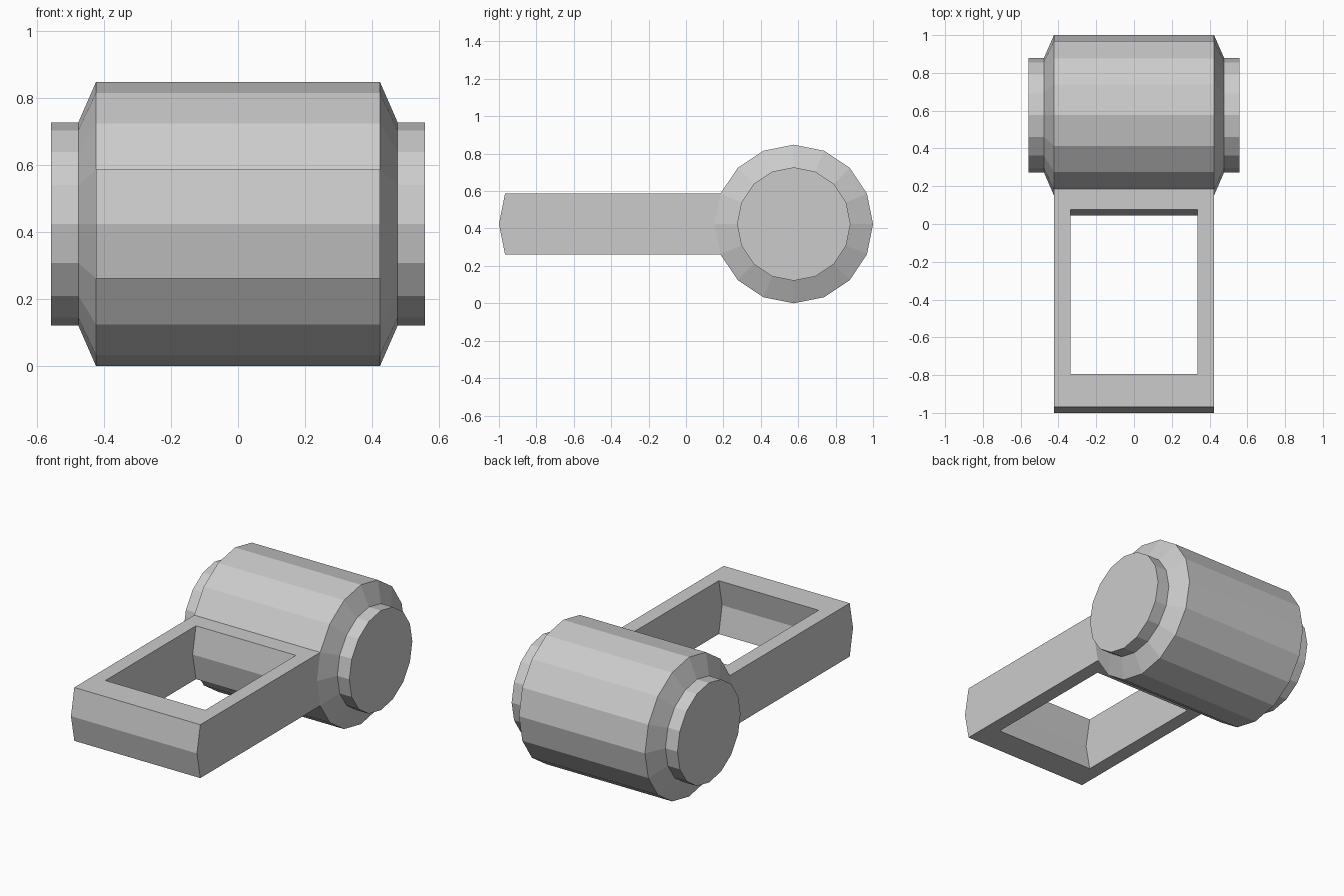
import bpy, bmesh
from math import sin, cos, pi

if "Cube" in bpy.data.objects:
    bpy.data.objects.remove(bpy.data.objects["Cube"])

SIDES, R = 16, 0.424
CY, CZ = 0.576, 0.424
HALF_W = 0.424


def finish(name, bm):
    bmesh.ops.recalc_face_normals(bm, faces=bm.faces[:])
    mesh = bpy.data.meshes.new(name)
    bm.to_mesh(mesh)
    bm.free()
    obj = bpy.data.objects.new(name, mesh)
    bpy.context.collection.objects.link(obj)
    return obj


# Barrel: 16-sided drum with bevelled shoulders and short end hubs
half = [(HALF_W, R), (0.477, 0.303), (0.558, 0.303)]
profile = [(-x, r) for x, r in reversed(half)] + half
bm = bmesh.new()
rings = [[bm.verts.new((x, CY + r * cos(2 * pi * i / SIDES), CZ + r * sin(2 * pi * i / SIDES)))
          for i in range(SIDES)] for x, r in profile]
for k, (a, b) in enumerate(zip(rings, rings[1:])):
    for i in range(SIDES):
        # leave open the two drum facets covered by the frame
        if k == 2 and i in (SIDES // 2 - 1, SIDES // 2):
            continue
        j = (i + 1) % SIDES
        bm.faces.new((a[i], a[j], b[j], b[i]))
bm.faces.new(rings[0])
bm.faces.new(rings[-1])
finish("barrel", bm)

# Frame: rectangular loop growing from the drum, ends bulging like the drum facets
dz = R * sin(pi / 8)
bulge = R * (1 - cos(pi / 8))
back = CY - R * cos(pi / 8)
levels = [(CZ - dz, 0), (CZ, -bulge), (CZ + dz, 0)]


def plan_loops(w, y_back, y_front):
    plan = [(-w, y_back), (-w, y_front), (w, y_front), (w, y_back)]
    return [[bm.verts.new((x, y + shift, z)) for x, y in plan] for z, shift in levels]


bm = bmesh.new()
outer = plan_loops(HALF_W, back, -1 + bulge)
inner = plan_loops(0.336, 0.076, -0.795)
for loops, walls in ((outer, 3), (inner, 4)):
    for lo, hi in zip(loops, loops[1:]):
        for i in range(walls):
            j = (i + 1) % 4
            bm.faces.new((lo[i], lo[j], hi[j], hi[i]))
for o, n in ((outer[0], inner[0]), (outer[2], inner[2])):
    for i in range(4):
        j = (i + 1) % 4
        bm.faces.new((o[i], o[j], n[j], n[i]))
finish("frame", bm)
